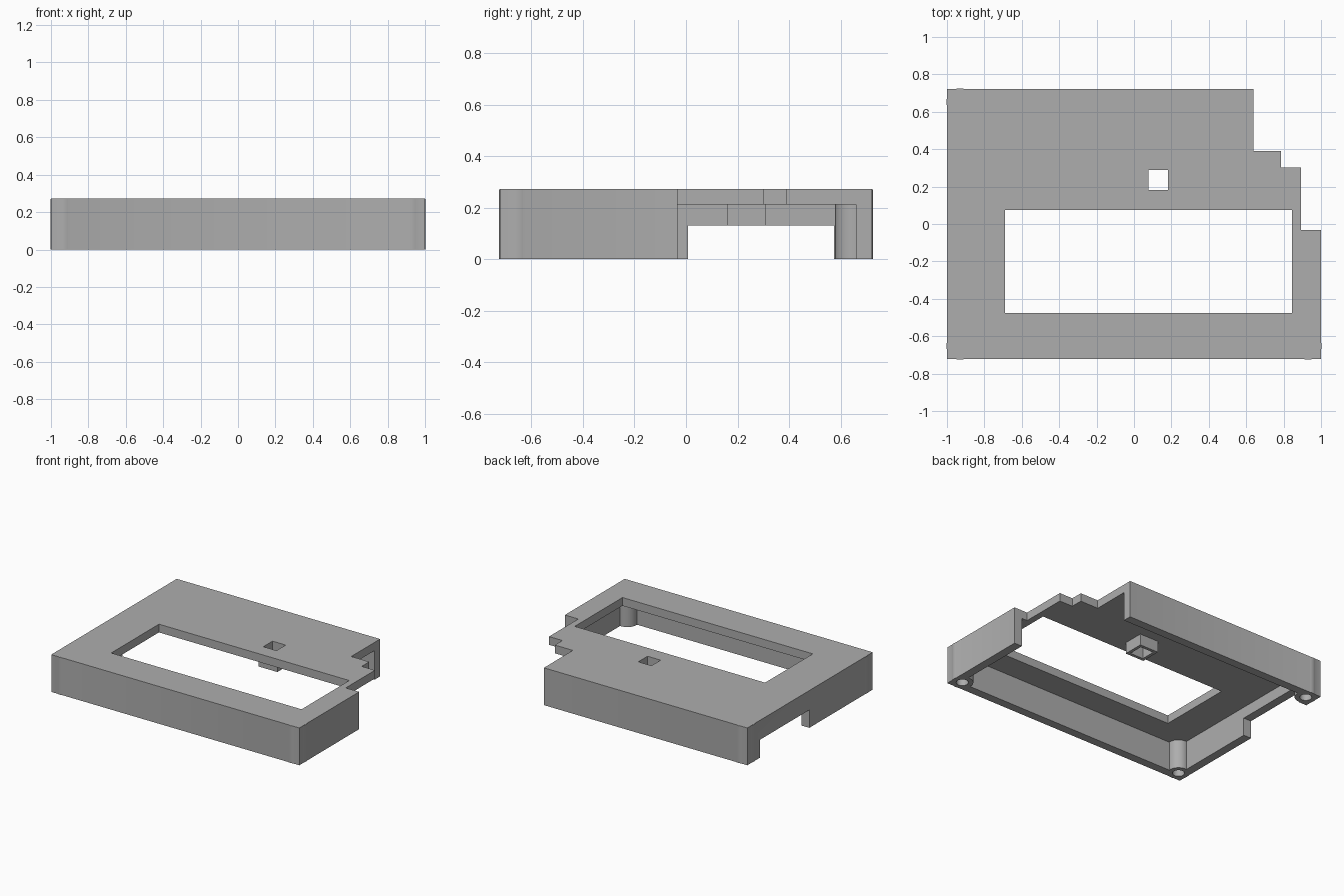
import bpy, bmesh, math

if "Cube" in bpy.data.objects:
    bpy.data.objects.remove(bpy.data.objects["Cube"], do_unlink=True)

HX, HY = 1.0, 0.7225          # outer half sizes
TOP, UNDER = 0.272, 0.212     # plate top and underside
WALL = 0.0625

grey = bpy.data.materials.new("grey plastic")
grey.use_nodes = True
colour = (0.42, 0.42, 0.42, 1)
grey.diffuse_color = colour
grey.node_tree.nodes["Principled BSDF"].inputs["Base Color"].default_value = colour


def prism(name, outline, z0, z1):
    """Extrude a closed outline between two heights."""
    bm = bmesh.new()
    face = bm.faces.new([bm.verts.new((x, y, z0)) for x, y in outline])
    ext = bmesh.ops.extrude_face_region(bm, geom=[face])
    verts = [v for v in ext["geom"] if isinstance(v, bmesh.types.BMVert)]
    bmesh.ops.translate(bm, verts=verts, vec=(0, 0, z1 - z0))
    bmesh.ops.recalc_face_normals(bm, faces=bm.faces)
    mesh = bpy.data.meshes.new(name)
    bm.to_mesh(mesh)
    bm.free()
    mesh.materials.append(grey)
    obj = bpy.data.objects.new(name, mesh)
    bpy.context.collection.objects.link(obj)
    return obj


def box(name, x0, x1, y0, y1, z0, z1):
    return prism(name, [(x0, y0), (x1, y0), (x1, y1), (x0, y1)], z0, z1)


def cylinder(name, x, y, r, z0, z1, n=48):
    ring = [(x + r * math.cos(math.tau * i / n), y + r * math.sin(math.tau * i / n))
            for i in range(n)]
    return prism(name, ring, z0, z1)


def combine(target, tool, operation):
    """Boolean the tool into the target, then discard the tool."""
    tool.hide_render = True
    mod = target.modifiers.new(tool.name, "BOOLEAN")
    mod.operation, mod.solver, mod.object = operation, "EXACT", tool
    bpy.context.view_layer.objects.active = target
    bpy.ops.object.modifier_apply(modifier=mod.name)
    bpy.data.objects.remove(tool, do_unlink=True)


# Lid body with the stepped back corner
steps = [(HX, -0.033), (0.892, -0.033), (0.892, 0.303), (0.785, 0.303),
         (0.785, 0.39), (0.64, 0.39), (0.64, HY)]
lid = prism("case_lid", [(-HX, -HY), (HX, -HY)] + steps + [(-HX, HY)], 0, TOP)

# Hollow underside, open at the stepped corner
ix, iy = HX - WALL, HY - WALL
cavity = prism("cavity", [(-ix, -iy), (ix, -iy), (ix, -0.033), (1.2, -0.033), (1.2, 0.9),
                          (0.64, 0.9), (0.64, iy), (-ix, iy)], -0.1, UNDER)
combine(lid, cavity, "DIFFERENCE")

# Display window and side port
combine(lid, box("window", -0.69, 0.845, -0.475, 0.075, 0.1, 0.4), "DIFFERENCE")
combine(lid, box("side_port", -1.1, -0.9, 0.008, 0.575, -0.1, 0.13), "DIFFERENCE")

# Button guide with its square hole
combine(lid, box("button_guide", 0.055, 0.205, 0.16, 0.31, 0.13, 0.24), "UNION")
combine(lid, box("button_hole", 0.077, 0.183, 0.182, 0.288, 0, 0.4), "DIFFERENCE")

# Screw bosses, slightly proud of the outer walls, with blind holes
for sx, sy in ((-1, -1), (1, -1), (-1, 1)):
    x, y = sx * 0.93, sy * 0.6525
    combine(lid, cylinder("screw_boss", x, y, 0.073, 0, TOP - 0.001), "UNION")
    combine(lid, cylinder("screw_hole", x, y, 0.04, -0.1, 0.2), "DIFFERENCE")

# Smooth bosses, sharp edges elsewhere
bpy.ops.object.select_all(action="DESELECT")
lid.select_set(True)
bpy.context.view_layer.objects.active = lid
bpy.ops.object.shade_smooth_by_angle(angle=math.radians(30))
